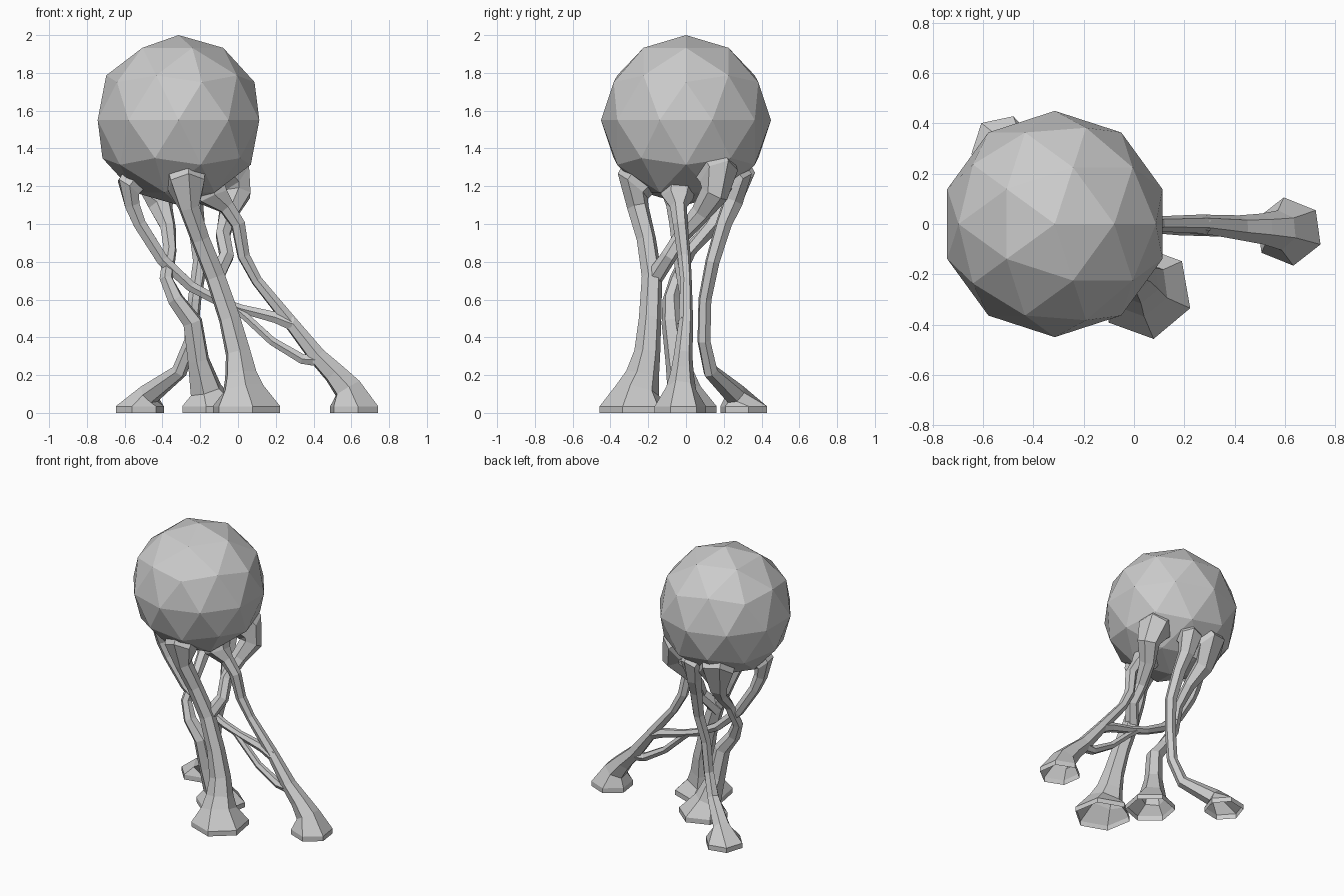
import bpy
import bmesh
from math import cos, sin, tau, radians
from mathutils import Vector

# Remove the default cube only
default_cube = bpy.data.objects.get("Cube")
if default_cube:
    bpy.data.objects.remove(default_cube, do_unlink=True)

SPHERE_CENTRE = Vector((-0.315, 0, 1.55))
SPHERE_RADIUS = 0.45
SIDES = 6
UP = Vector((0, 0, 1))

# Single plain grey material
grey = bpy.data.materials.new("plain_grey")
grey.use_nodes = True
grey.diffuse_color = (0.6, 0.6, 0.6, 1)
grey.node_tree.nodes["Principled BSDF"].inputs["Base Color"].default_value = grey.diffuse_color


def add_object(name, bm):
    """Turn a bmesh into a flat shaded grey object."""
    bmesh.ops.recalc_face_normals(bm, faces=bm.faces[:])
    mesh = bpy.data.meshes.new(name)
    bm.to_mesh(mesh)
    bm.free()
    mesh.materials.append(grey)
    obj = bpy.data.objects.new(name, mesh)
    bpy.context.collection.objects.link(obj)
    return obj


def add_ring(bm, centre, tangent, radius, phase):
    """Six-sided ring perpendicular to the tangent."""
    side = Vector((0, 1, 0)).cross(tangent).normalized()
    other = tangent.cross(side).normalized()
    verts = []
    for i in range(SIDES):
        angle = phase + tau * i / SIDES
        verts.append(bm.verts.new(centre + radius * (side * cos(angle) + other * sin(angle))))
    return verts


def add_limb(name, path, foot=None, head=None, phase=30):
    """Faceted, open-ended limb through (x, y, z, radius) points, bottom to top.

    foot: (x, y, radius) of a flared base on the ground.
    head: (x, y, z, radius) of a flared pad that lies against the ball.
    """
    stations = [(Vector(p[:3]), p[3], None) for p in path]
    if foot:
        fx, fy, fr = foot
        stations.insert(0, (Vector((fx, fy, 0.035)), fr, UP))
        stations.insert(0, (Vector((fx, fy, 0)), fr, UP))
    if head:
        inward = (SPHERE_CENTRE - Vector(head[:3])).normalized()
        pad = SPHERE_CENTRE - inward * SPHERE_RADIUS
        stations.append((pad, head[3] * 0.95, inward))
        stations.append((pad + inward * 0.04, head[3], inward))

    bm = bmesh.new()
    rings = []
    last = len(stations) - 1
    for i, (centre, radius, tangent) in enumerate(stations):
        if tangent is None:
            before = stations[max(i - 1, 0)][0]
            after = stations[min(i + 1, last)][0]
            tangent = (after - before).normalized()
        rings.append(add_ring(bm, centre, tangent, radius, radians(phase)))
    for low, high in zip(rings, rings[1:]):
        for i in range(SIDES):
            j = (i + 1) % SIDES
            bm.faces.new((low[i], low[j], high[j], high[i]))
    return add_object(name, bm)


# Faceted ball
ball = bmesh.new()
bmesh.ops.create_icosphere(ball, subdivisions=2, radius=SPHERE_RADIUS)
bmesh.ops.translate(ball, verts=ball.verts[:], vec=SPHERE_CENTRE)
add_object("ball", ball)

# Thick front leg
add_limb("front_leg", [
    (0.025, -0.255, 0.12, 0.118),
    (0.015, -0.23, 0.2, 0.09),
    (0, -0.205, 0.32, 0.07),
    (-0.045, -0.19, 0.5, 0.06),
    (-0.12, -0.18, 0.72, 0.055),
    (-0.2, -0.21, 0.92, 0.052),
    (-0.26, -0.255, 1.09, 0.058),
], foot=(0.045, -0.27, 0.19), head=(-0.27, -0.29, 1.19, 0.11), phase=40)

# Branch rising from the front leg to the back of the ball
add_limb("front_leg_branch", [
    (-0.13, -0.18, 0.7, 0.05),
    (-0.06, -0.09, 0.83, 0.042),
    (-0.08, -0.02, 0.94, 0.042),
    (-0.05, 0.08, 1.06, 0.055),
    (0, 0.15, 1.16, 0.075),
], head=(0.02, 0.2, 1.21, 0.115))

# Long leg reaching out to the side
add_limb("side_leg", [
    (0.58, -0.025, 0.13, 0.08),
    (0.51, -0.02, 0.21, 0.062),
    (0.42, -0.015, 0.3, 0.05),
    (0.27, 0, 0.49, 0.038),
    (0.1, 0, 0.7, 0.031),
    (0.03, -0.01, 0.83, 0.035),
    (0, -0.03, 1.0, 0.04),
    (-0.06, -0.04, 1.09, 0.045),
], foot=(0.615, -0.03, 0.137), head=(-0.12, -0.05, 1.12, 0.09), phase=38)

# Middle leg with a knee, leaning to the back pad
add_limb("middle_leg", [
    (-0.17, -0.01, 0.12, 0.09),
    (-0.21, -0.05, 0.28, 0.06),
    (-0.24, -0.075, 0.48, 0.055),
    (-0.33, -0.08, 0.6, 0.045),
    (-0.38, -0.05, 0.71, 0.037),
    (-0.36, 0.02, 0.86, 0.036),
    (-0.37, 0.13, 0.98, 0.042),
    (-0.41, 0.22, 1.09, 0.065),
], foot=(-0.14, 0, 0.165), head=(-0.44, 0.29, 1.19, 0.125), phase=20)

# Thin back leg
add_limb("back_leg", [
    (-0.47, 0.26, 0.1, 0.06),
    (-0.31, 0.13, 0.22, 0.042),
    (-0.25, 0.095, 0.38, 0.036),
    (-0.23, 0.1, 0.6, 0.036),
    (-0.2, 0.14, 0.8, 0.039),
    (-0.22, 0.2, 1.0, 0.045),
    (-0.24, 0.25, 1.12, 0.055),
], foot=(-0.52, 0.305, 0.13), head=(-0.24, 0.3, 1.2, 0.085), phase=12)

# Strut crossing from the side leg to the far side of the ball
add_limb("upper_strut", [
    (0.29, -0.005, 0.47, 0.04),
    (0.2, 0, 0.505, 0.034),
    (0.02, 0, 0.55, 0.026),
    (-0.1, 0, 0.59, 0.028),
    (-0.25, -0.01, 0.67, 0.032),
    (-0.4, -0.03, 0.81, 0.036),
    (-0.52, -0.05, 1.0, 0.038),
    (-0.56, -0.06, 1.1, 0.045),
], head=(-0.59, -0.07, 1.18, 0.08))

# Lower strut splitting off towards the side leg
add_limb("lower_strut", [
    (0.43, -0.015, 0.28, 0.04),
    (0.34, -0.02, 0.285, 0.03),
    (0.18, -0.02, 0.38, 0.025),
    (0.05, -0.01, 0.5, 0.024),
    (-0.02, 0, 0.56, 0.024),
])
